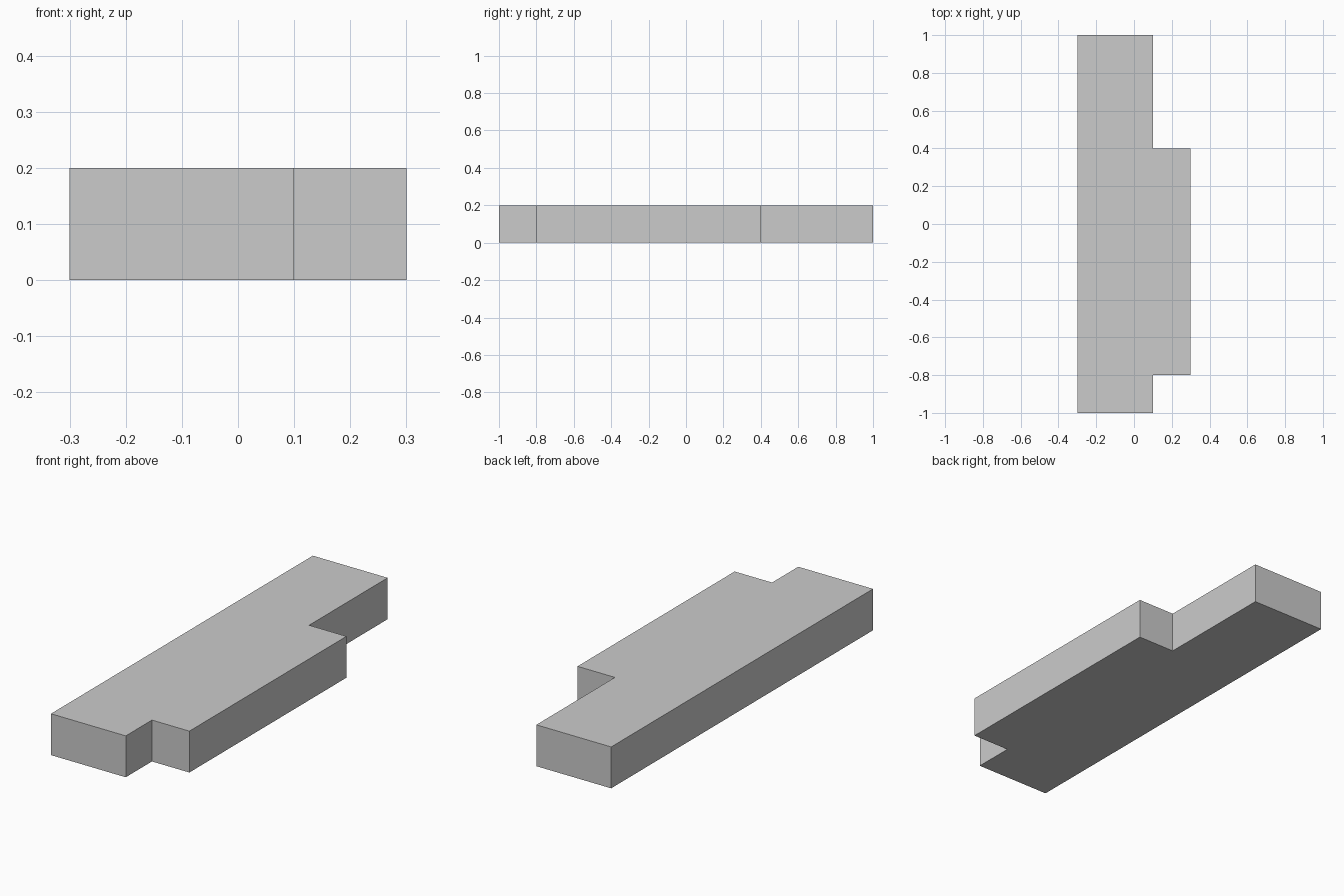
import bpy, bmesh

if "Cube" in bpy.data.objects:
    bpy.data.objects.remove(bpy.data.objects["Cube"])

HEIGHT = 0.2
# Plan outline, counter-clockwise: long slab with a side step
OUTLINE = [(-0.3, -1.0), (0.1, -1.0), (0.1, -0.8), (0.3, -0.8),
           (0.3, 0.4), (0.1, 0.4), (0.1, 1.0), (-0.3, 1.0)]


def extruded_profile(name, points, height):
    bm = bmesh.new()
    base = bm.faces.new([bm.verts.new((x, y, 0)) for x, y in points])
    top = bmesh.ops.extrude_face_region(bm, geom=[base], use_keep_orig=True)
    verts = [g for g in top["geom"] if isinstance(g, bmesh.types.BMVert)]
    bmesh.ops.translate(bm, vec=(0, 0, height), verts=verts)
    bmesh.ops.recalc_face_normals(bm, faces=bm.faces)
    mesh = bpy.data.meshes.new(name)
    bm.to_mesh(mesh)
    bm.free()
    obj = bpy.data.objects.new(name, mesh)
    bpy.context.collection.objects.link(obj)
    return obj


# Stepped slab
extruded_profile("stepped_slab", OUTLINE, HEIGHT)
